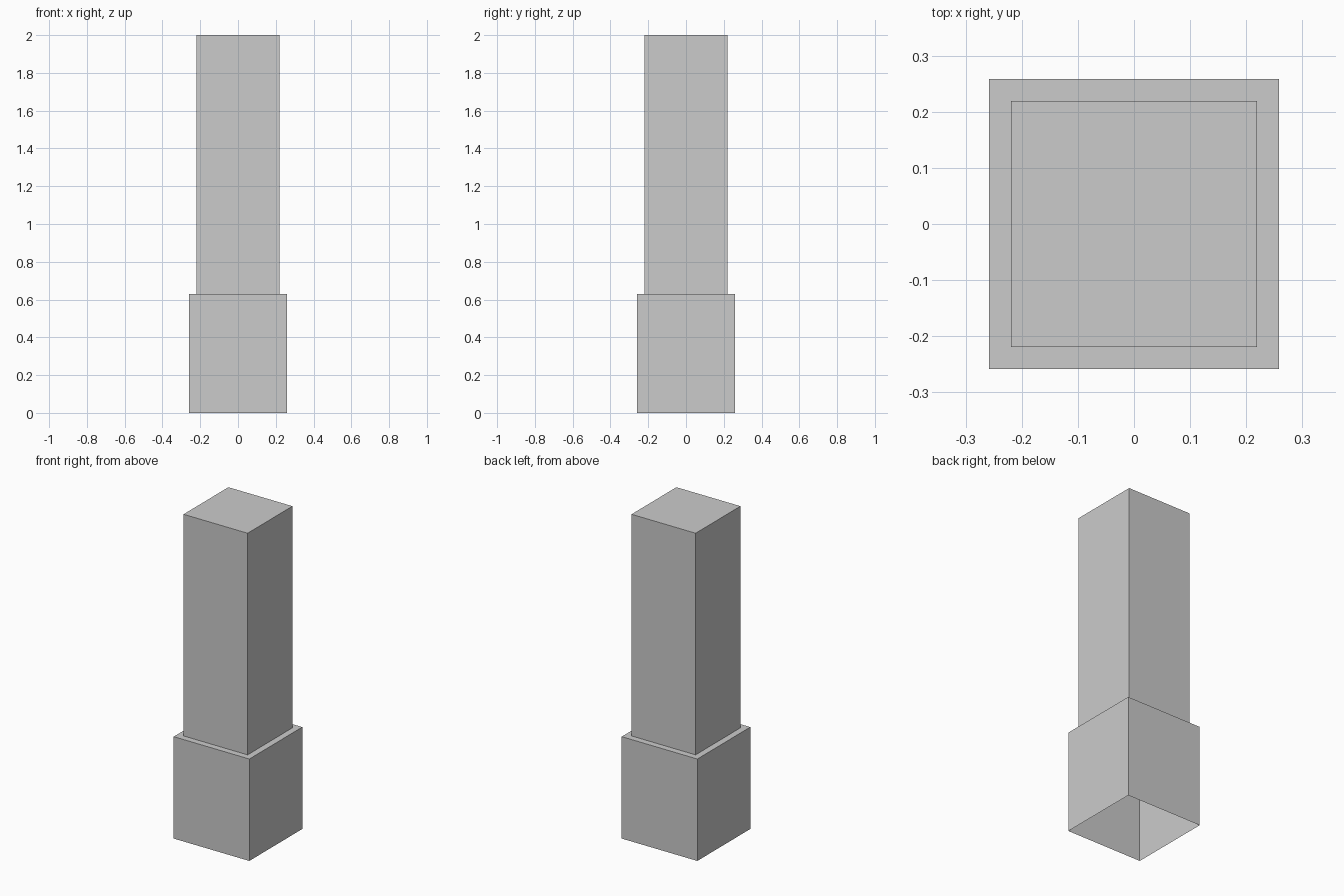
import bpy, bmesh

if "Cube" in bpy.data.objects:
    bpy.data.objects.remove(bpy.data.objects["Cube"])

BASE_HALF, COLUMN_HALF = 0.2585, 0.219
STEP_Z, TOP_Z = 0.63, 2.0

bm = bmesh.new()


def square_ring(half, z):
    corners = ((-1, -1), (1, -1), (1, 1), (-1, 1))
    return [bm.verts.new((x * half, y * half, z)) for x, y in corners]


def bridge(lower, upper):
    for i in range(4):
        j = (i + 1) % 4
        bm.faces.new((lower[i], lower[j], upper[j], upper[i]))


# One stepped shell: base walls, ledge, column walls; underside left open
rings = [square_ring(BASE_HALF, 0), square_ring(BASE_HALF, STEP_Z),
         square_ring(COLUMN_HALF, STEP_Z), square_ring(COLUMN_HALF, TOP_Z)]
for lower, upper in zip(rings, rings[1:]):
    bridge(lower, upper)

# Column top
bm.faces.new(rings[-1])

mesh = bpy.data.meshes.new("stepped_pillar")
bm.to_mesh(mesh)
bm.free()
pillar = bpy.data.objects.new("stepped_pillar", mesh)
bpy.context.collection.objects.link(pillar)
